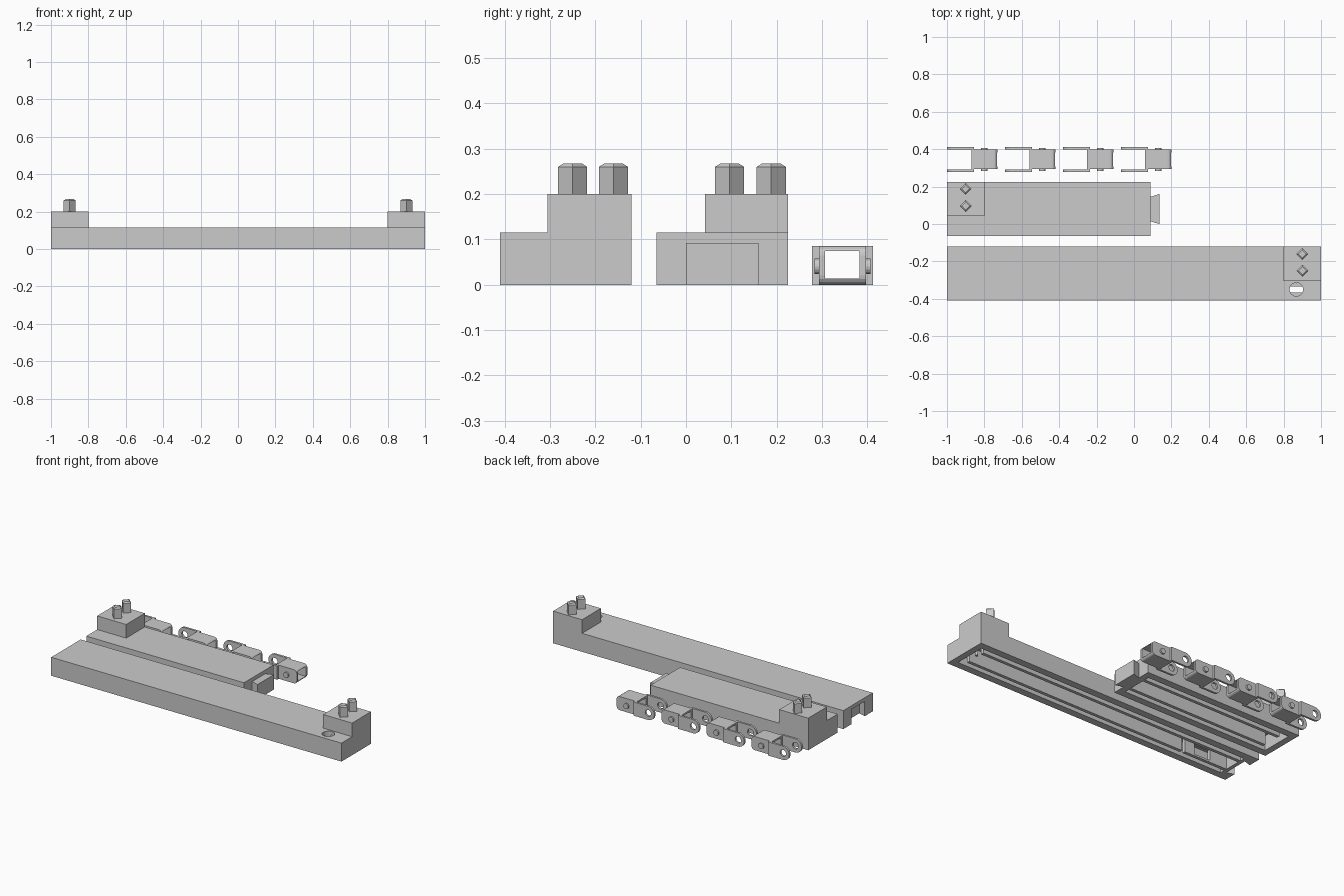
import bpy, bmesh, math
from mathutils import Matrix

if "Cube" in bpy.data.objects:
    bpy.data.objects.remove(bpy.data.objects["Cube"], do_unlink=True)

grey = bpy.data.materials.new("plain_grey")
grey.use_nodes = True
grey.diffuse_color = (0.6, 0.6, 0.6, 1)
grey.node_tree.nodes["Principled BSDF"].inputs["Base Color"].default_value = (0.6, 0.6, 0.6, 1)


def make(name, bm):
    bmesh.ops.recalc_face_normals(bm, faces=bm.faces[:])
    mesh = bpy.data.meshes.new(name)
    bm.to_mesh(mesh)
    bm.free()
    ob = bpy.data.objects.new(name, mesh)
    bpy.context.collection.objects.link(ob)
    mesh.materials.append(grey)
    return ob


def prism(name, points, low, high, axis="z"):
    """Extrude an outline along z (points are x, y) or along y (points are x, z)."""
    bm = bmesh.new()
    place = (lambda a, b, d: (a, b, d)) if axis == "z" else (lambda a, b, d: (a, d, b))
    rings = [[bm.verts.new(place(a, b, d)) for a, b in points] for d in (low, high)]
    bm.faces.new(rings[0])
    bm.faces.new(rings[1])
    n = len(points)
    for i in range(n):
        j = (i + 1) % n
        bm.faces.new((rings[0][i], rings[0][j], rings[1][j], rings[1][i]))
    return make(name, bm)


def box(name, x, y, z):
    return prism(name, [(x[0], y[0]), (x[1], y[0]), (x[1], y[1]), (x[0], y[1])], *z)


def arc(cx, cy, r, n=24, start=0.0, sweep=math.tau):
    steps = n if sweep >= math.tau else n + 1
    return [(cx + r * math.cos(start + sweep * i / n),
             cy + r * math.sin(start + sweep * i / n)) for i in range(steps)]


def combine(ob, other, operation="DIFFERENCE"):
    mod = ob.modifiers.new(operation.lower(), "BOOLEAN")
    mod.operation, mod.object, mod.solver = operation, other, "EXACT"
    bpy.context.view_layer.objects.active = ob
    bpy.ops.object.modifier_apply(modifier=mod.name)
    bpy.data.objects.remove(other, do_unlink=True)


def dovetail(name, x, y, grow=0.0):
    """Wedge widening towards +x."""
    pts = [(x, y - 0.065), (x + 0.048, y - 0.08), (x + 0.048, y + 0.08), (x, y + 0.065)]
    return prism(name, pts, -grow, 0.092)


def peg(name, x, y):
    bm = bmesh.new()
    for r1, r2, z, h in ((0.032, 0.032, 0.2, 0.06), (0.032, 0.021, 0.26, 0.007)):
        bmesh.ops.create_cone(bm, cap_ends=True, segments=4, radius1=r1, radius2=r2,
                              depth=h, matrix=Matrix.Translation((x, y, z + h / 2)))
    bmesh.ops.remove_doubles(bm, verts=bm.verts[:], dist=0.0001)
    inner = [f for f in bm.faces if abs(f.calc_center_median().z - 0.26) < 0.001]
    bmesh.ops.delete(bm, geom=inner, context="FACES_ONLY")
    return make(name, bm)


def rail(name, x, y_mid, hollow, ribs):
    """Bar hollowed from below, with two ribs parting it into three channels."""
    bar = box(name, x, (y_mid - 0.145, y_mid + 0.145), (0, 0.115))
    cut = box("hollow_cutter", hollow, (y_mid - 0.1, y_mid + 0.1), (-0.1, 0.092))
    for s in (-1, 1):
        y = sorted((y_mid + s * 0.05, y_mid + s * 0.07))
        combine(cut, box("rib_core", ribs, y, (-0.2, 0.2)))
    combine(bar, cut)
    return bar


# Long rail: dovetail socket, openings in one rib, round hole, end block and pegs
long_y = -0.265
long_rail = rail("long_rail", (-1, 1), long_y, (-0.93, 0.96), (-0.94, 0.92))
combine(long_rail, dovetail("socket_cutter", -1.0005, long_y, 0.1))
rib_y = (long_y - 0.08, long_y - 0.04)
combine(long_rail, box("window_cutter", (-0.81, -0.7), rib_y, (0.012, 0.08)))
combine(long_rail, box("slit_cutter", (-0.63, -0.61), rib_y, (-0.1, 0.0915)))
combine(long_rail, prism("hole_cutter", arc(0.868, -0.35, 0.036), 0.05, 0.2))
box("long_rail_block", (0.8, 1), (-0.305, -0.12), (0.115, 0.2))

# Short rail: dovetail tongue, end block and pegs
short_y = 0.08
rail("short_rail", (-1, 0.087), short_y, (-0.96, 0.047), (-0.92, 0.06))
dovetail("short_rail_tongue", 0.087, short_y)
box("short_rail_block", (-1, -0.8), (0.042, 0.225), (0.115, 0.2))

for label, x, ys in (("long", 0.9, (-0.25, -0.16)), ("short", -0.9, (0.096, 0.188))):
    for i, y in enumerate(ys):
        peg(f"{label}_rail_peg_{i + 1}", x, y)

# Four chain links, each a hollow body with side pins and an open fork
R, C, link_y = 0.0425, 0.02, 0.345
for k in range(4):
    x0 = -1 + 0.31 * k
    tag = f"link_{k + 1}"
    outline = [(x0 + 0.13, 2 * R), (x0 + 0.13, 0)]
    outline += arc(x0 + 0.27 - C, C, C, 4, -math.pi / 2, math.pi / 2)
    outline += arc(x0 + 0.27 - C, 2 * R - C, C, 4, 0, math.pi / 2)
    body = prism(f"{tag}_body", outline, link_y - 0.052, link_y + 0.052, axis="y")
    combine(body, box("tunnel_cutter", (x0, x0 + 0.4), (link_y - 0.038, link_y + 0.038),
                      (0.014, 0.074)))
    for side, s in (("right", -1), ("left", 1)):
        span = lambda a, b: sorted((link_y + s * a, link_y + s * b))
        fork = [(x0 + 0.145, 0), (x0 + 0.145, 2 * R)]
        fork += arc(x0 + R, R, R, 12, math.pi / 2, math.pi)
        plate = prism(f"{tag}_{side}_fork", fork, *span(0.054, 0.067), axis="y")
        combine(plate, prism("pin_hole_cutter", arc(x0 + R, R, 0.02),
                             *span(0.03, 0.09), axis="y"))
        box(f"{tag}_{side}_shoulder", (x0 + 0.13, x0 + 0.145), span(0.045, 0.06), (0, 2 * R))
        prism(f"{tag}_{side}_pin", arc(x0 + 0.2, R * 0.95, 0.017, 16),
              *span(0.05, 0.062), axis="y")
